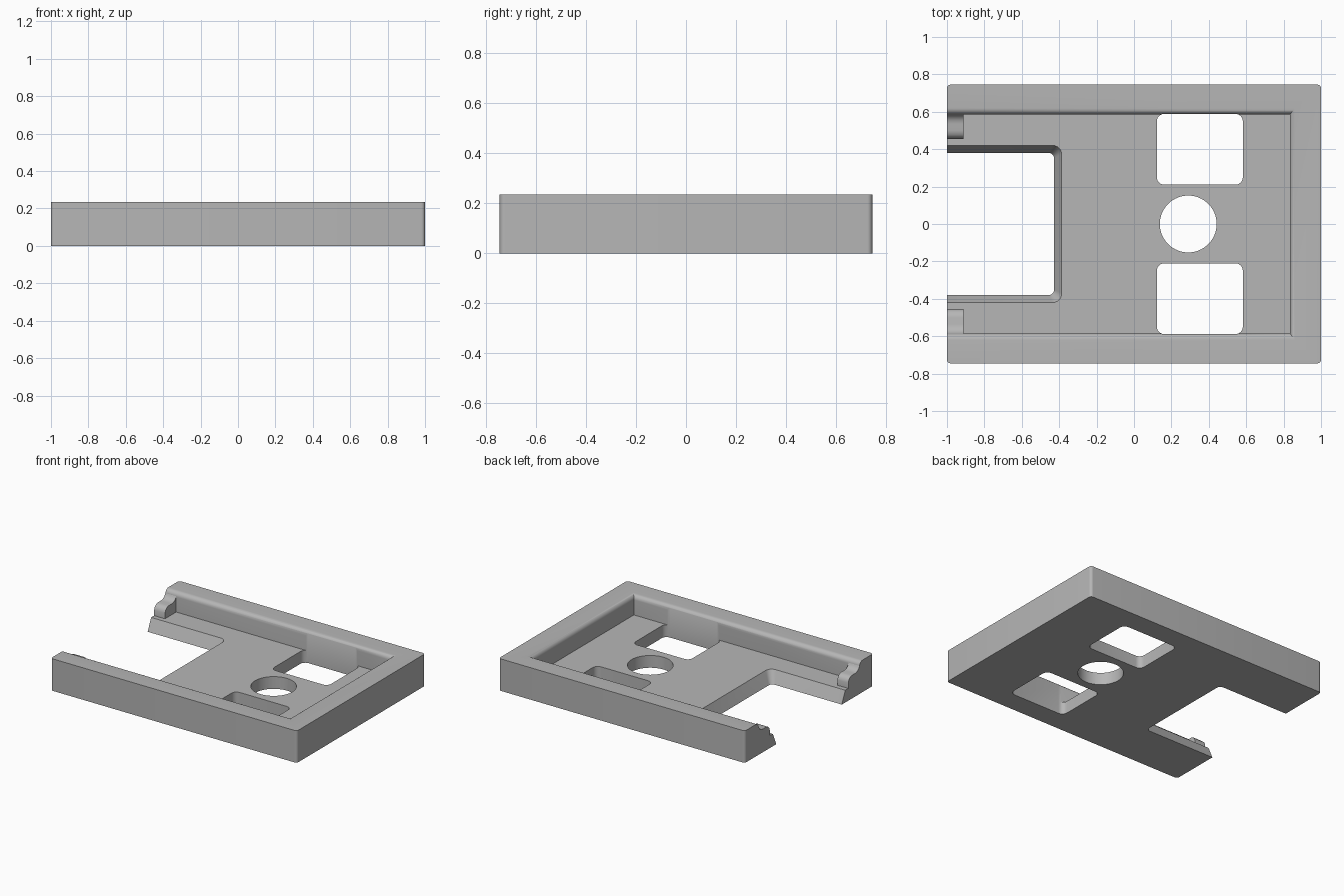
import bpy
import bmesh
import math

cube = bpy.data.objects.get("Cube")
if cube:
    bpy.data.objects.remove(cube, do_unlink=True)

HEIGHT, FLOOR = 0.235, 0.09

grey = bpy.data.materials.new("plain grey")
grey.use_nodes = True
grey.diffuse_color = (0.47, 0.47, 0.47, 1)
grey.node_tree.nodes["Principled BSDF"].inputs["Base Color"].default_value = grey.diffuse_color


def rounded_rect(x0, x1, y0, y1, r, steps=6):
    """Outline of a rectangle, counter-clockwise, with rounded corners."""
    if r == 0:
        return [(x1, y1), (x0, y1), (x0, y0), (x1, y0)]
    pts = []
    corners = [(x1 - r, y1 - r), (x0 + r, y1 - r), (x0 + r, y0 + r), (x1 - r, y0 + r)]
    for i, (cx, cy) in enumerate(corners):
        for k in range(steps + 1):
            a = math.pi / 2 * (i + k / steps)
            pts.append((cx + r * math.cos(a), cy + r * math.sin(a)))
    return pts


def loft(name, rings):
    """Solid through a stack of matching 3D outlines."""
    bm = bmesh.new()
    loops = [[bm.verts.new(p) for p in ring] for ring in rings]
    n = len(loops[0])
    for a, b in zip(loops, loops[1:]):
        for i in range(n):
            j = (i + 1) % n
            bm.faces.new((a[i], a[j], b[j], b[i]))
    bm.faces.new(loops[0][::-1])
    bm.faces.new(loops[-1])
    bmesh.ops.recalc_face_normals(bm, faces=bm.faces)
    mesh = bpy.data.meshes.new(name)
    bm.to_mesh(mesh)
    bm.free()
    mesh.materials.append(grey)
    obj = bpy.data.objects.new(name, mesh)
    bpy.context.collection.objects.link(obj)
    return obj


def at(outline, z):
    return [(x, y, z) for x, y in outline]


def prism(name, outline, z0, z1):
    return loft(name, [at(outline, z0), at(outline, z1)])


def select(obj):
    bpy.ops.object.select_all(action="DESELECT")
    obj.select_set(True)
    bpy.context.view_layer.objects.active = obj


def cut(obj, cutter):
    cutter.hide_render = True
    mod = obj.modifiers.new("cut", "BOOLEAN")
    mod.operation = "DIFFERENCE"
    mod.solver = "EXACT"
    mod.object = cutter
    select(obj)
    bpy.ops.object.modifier_apply(modifier=mod.name)
    bpy.data.objects.remove(cutter, do_unlink=True)


# Tray block
tray = prism("tray", rounded_rect(-1, 1, -0.745, 0.745, 0.02), 0, HEIGHT)

# Pocket, open on one end, with a rounded upper rim
RIM = 0.035
levels = [(0, FLOOR)]
for k in range(9):
    a = math.pi / 2 * k / 8
    levels.append((RIM * (1 - math.cos(a)), HEIGHT - RIM + RIM * math.sin(a)))
levels.append((RIM, 0.4))
cut(tray, loft("pocket_cutter", [
    at(rounded_rect(-1.2, 0.833 + o * 0.8, -0.585 - o, 0.585 + o, 0), z) for o, z in levels]))

# End notch with sides that flare upwards
flare = 0.04 / FLOOR
cut(tray, loft("notch_cutter", [
    at(rounded_rect(-1.3, -0.427 + flare * z, -0.38 - flare * z, 0.38 + flare * z,
                    0.03 + 0.2 * z), z) for z in (-0.04, 0.11)]))

# Floor openings
for side in (-1, 1):
    ys = sorted((side * 0.21, side * 0.589))
    cut(tray, prism("window_cutter", rounded_rect(0.122, 0.582, *ys, 0.04), -0.1, 0.4))
circle = [(0.29 + 0.152 * math.cos(math.tau * i / 64), 0.152 * math.sin(math.tau * i / 64))
          for i in range(64)]
cut(tray, prism("round_hole_cutter", circle, -0.1, 0.4))
select(tray)
bpy.ops.object.shade_smooth_by_angle(angle=math.radians(30))

# Wavy stop ridges at the open end of each side rail
profile = [(0.455, 0.08), (0.455, 0.13), (0.462, 0.15), (0.478, 0.165), (0.5, 0.17),
           (0.535, 0.17), (0.555, 0.174), (0.572, 0.184), (0.583, 0.2), (0.592, 0.22),
           (0.603, 0.23), (0.62, HEIGHT), (0.62, 0.08)]
for side, label in ((-1, "front"), (1, "back")):
    ridge = loft(label + "_stop_ridge",
                 [[(x, side * y, z) for y, z in profile] for x in (-1, -0.912)])
    select(ridge)
    bpy.ops.object.shade_smooth_by_angle(angle=math.radians(40))
